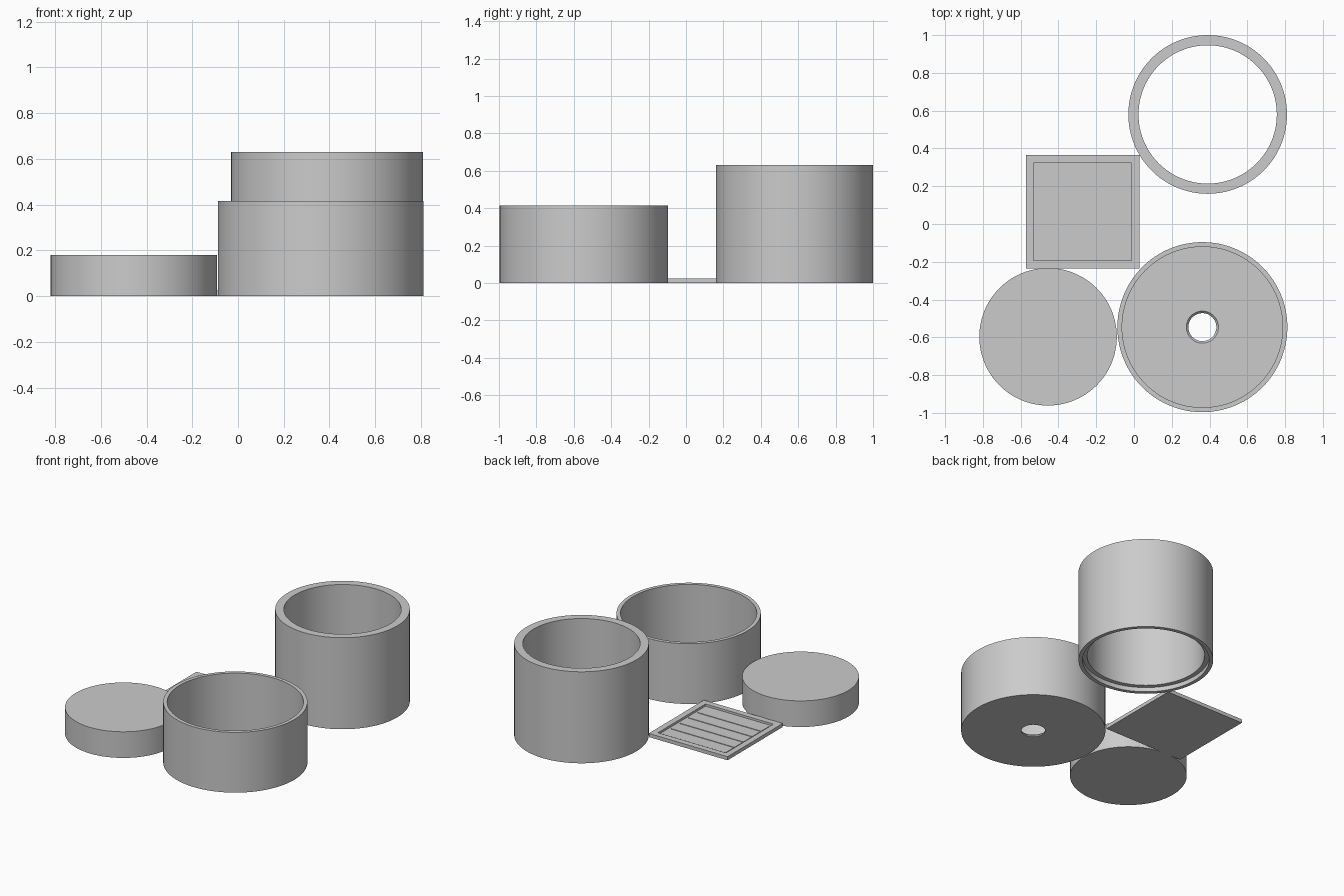
import bpy, bmesh, math

if "Cube" in bpy.data.objects:
    bpy.data.objects.remove(bpy.data.objects["Cube"])

SEG = 128
grey = bpy.data.materials.new("plain grey")
grey.diffuse_color = (0.6, 0.6, 0.6, 1)
grey.use_nodes = True
grey.node_tree.nodes["Principled BSDF"].inputs["Base Color"].default_value = grey.diffuse_color


def finish(name, bm, loc, smooth=True):
    bmesh.ops.recalc_face_normals(bm, faces=bm.faces)
    mesh = bpy.data.meshes.new(name)
    bm.to_mesh(mesh)
    bm.free()
    mesh.materials.append(grey)
    ob = bpy.data.objects.new(name, mesh)
    ob.location = loc
    bpy.context.collection.objects.link(ob)
    if smooth:
        bpy.ops.object.select_all(action='DESELECT')
        ob.select_set(True)
        bpy.context.view_layer.objects.active = ob
        bpy.ops.object.shade_smooth_by_angle(angle=math.radians(30))
    return ob


def lathe(name, profile, loc):
    """Revolve a closed (radius, z) profile around z."""
    bm = bmesh.new()
    rings = []
    for r, z in profile:
        rings.append([bm.verts.new((r * math.cos(2 * math.pi * i / SEG),
                                    r * math.sin(2 * math.pi * i / SEG), z))
                      for i in range(SEG)])
    for k, a in enumerate(rings):
        b = rings[(k + 1) % len(rings)]
        for i in range(SEG):
            j = (i + 1) % SEG
            bm.faces.new((a[i], a[j], b[j], b[i]))
    return finish(name, bm, loc)


# Tall open sleeve with a stepped seat in its underside
lathe("sleeve", [(0.42, 0), (0.42, 0.63), (0.366, 0.63), (0.366, 0.03),
                 (0.395, 0.03), (0.395, 0)], (0.39, 0.58, 0))

# Wide cup with a thin floor and a countersunk drain hole
lathe("cup", [(0.45, 0), (0.45, 0.415), (0.425, 0.415), (0.425, 0.02),
              (0.085, 0.02), (0.074, 0.008), (0.074, 0)], (0.362, -0.546, 0))

# Solid round plug
bm = bmesh.new()
bmesh.ops.create_cone(bm, cap_ends=True, segments=SEG, radius1=0.364,
                      radius2=0.364, depth=0.18)
finish("plug", bm, (-0.455, -0.597, 0.09))

# Square tray: inset the top face and sink it
bm = bmesh.new()
bmesh.ops.create_cube(bm, size=1)
bmesh.ops.scale(bm, vec=(0.6, 0.6, 0.025), verts=bm.verts)
bm.faces.ensure_lookup_table()
top = max(bm.faces, key=lambda f: f.calc_center_median().z)
bmesh.ops.inset_region(bm, faces=[top], thickness=0.058)
inner = bmesh.ops.extrude_face_region(bm, geom=[top])
bmesh.ops.translate(bm, vec=(0, 0, -0.015),
                    verts=[g for g in inner["geom"] if isinstance(g, bmesh.types.BMVert)])
bmesh.ops.delete(bm, geom=[top], context='FACES')
finish("tray", bm, (-0.272, 0.065, 0.0125), False)

# Flat slats lying in the tray, separated by fine gaps
for i in range(5):
    bm = bmesh.new()
    bmesh.ops.create_cube(bm, size=1)
    bmesh.ops.scale(bm, vec=(0.484, 0.090, 0.004), verts=bm.verts)
    finish("slat", bm, (-0.272, 0.065 + (i - 2) * 0.0968, 0.0118), False)
